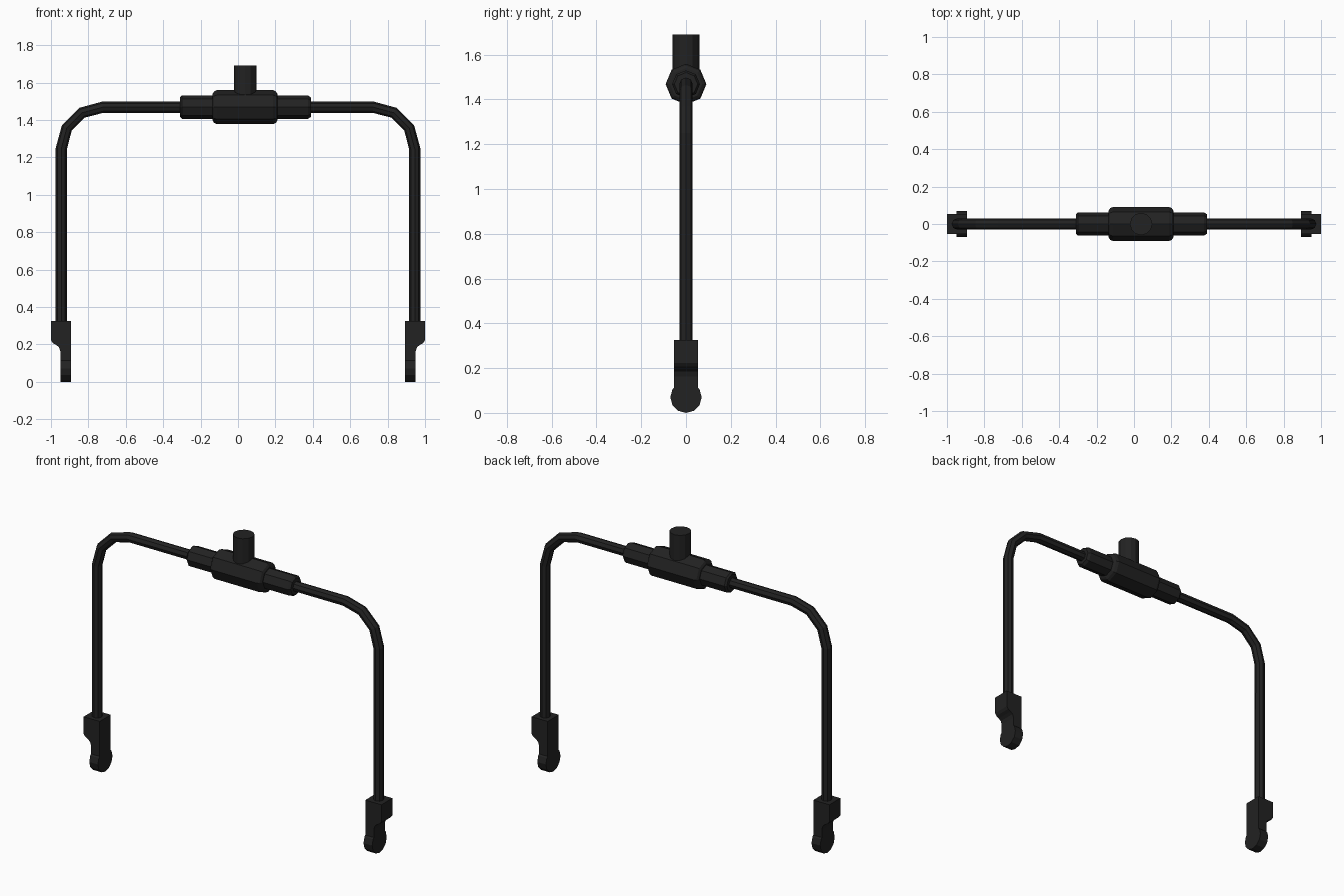
import bpy, bmesh
from math import sin, cos, pi
from mathutils import Matrix, Vector

cube = bpy.data.objects.get("Cube")
if cube:
    bpy.data.objects.remove(cube, do_unlink=True)

black = bpy.data.materials.new("matte black")
black.use_nodes = True
colour = (0.016, 0.016, 0.016, 1)
black.diffuse_color = colour
black.node_tree.nodes["Principled BSDF"].inputs["Base Color"].default_value = colour

AXIS_Z = 1.468   # height of the crossbar
LEG_X = 0.945    # distance of the legs from the middle
BEND = 0.222     # corner radius


def finish(name, bm):
    bmesh.ops.recalc_face_normals(bm, faces=bm.faces)
    mesh = bpy.data.meshes.new(name)
    bm.to_mesh(mesh)
    bm.free()
    mesh.materials.append(black)
    obj = bpy.data.objects.new(name, mesh)
    bpy.context.collection.objects.link(obj)
    return obj


def lathe(name, profile, sides, matrix):
    """Turn (position, radius) pairs about local z and cap both ends."""
    bm = bmesh.new()
    rings = [[bm.verts.new((r * cos(2 * pi * i / sides), r * sin(2 * pi * i / sides), p))
              for i in range(sides)] for p, r in profile]
    for a, b in zip(rings, rings[1:]):
        for i in range(sides):
            j = (i + 1) % sides
            bm.faces.new((a[i], a[j], b[j], b[i]))
    bm.faces.new(rings[0])
    bm.faces.new(rings[-1])
    bm.transform(matrix)
    return finish(name, bm)


def prism(name, points, offset):
    """Extrude a closed outline along a vector."""
    bm = bmesh.new()
    face = bm.faces.new([bm.verts.new(p) for p in points])
    extruded = bmesh.ops.extrude_face_region(bm, geom=[face], use_keep_orig=True)["geom"]
    moved = [g for g in extruded if isinstance(g, bmesh.types.BMVert)]
    bmesh.ops.translate(bm, verts=moved, vec=Vector(offset))
    return finish(name, bm)


# Bent rod: one continuous octagonal tube
half = [(LEG_X, 0.3)]
for k in range(4):
    a = k * pi / 6
    half.append((LEG_X - BEND + BEND * cos(a), AXIS_Z - BEND + BEND * sin(a)))
path = half + [(-x, z) for x, z in reversed(half)]
curve = bpy.data.curves.new("bent_rod", "CURVE")
curve.dimensions = "3D"
curve.bevel_depth = 0.03
curve.bevel_resolution = 2
curve.use_fill_caps = True
spline = curve.splines.new("POLY")
spline.points.add(len(path) - 1)
for point, (x, z) in zip(spline.points, path):
    point.co = (x, 0, z, 1)
curve.materials.append(black)
rod = bpy.data.objects.new("bent_rod", curve)
bpy.context.collection.objects.link(rod)
bpy.ops.object.select_all(action="DESELECT")
rod.select_set(True)
bpy.context.view_layer.objects.active = rod
bpy.ops.object.convert(target="MESH")
bpy.ops.object.shade_flat()

# Central fitting: octagonal body, two sleeves and an upright stem
along_x = Matrix.Translation((0, 0, AXIS_Z)) @ Matrix.Rotation(pi / 2, 4, "Y")
lathe("fitting_body", [(-0.135, 0.072), (-0.128, 0.084), (-0.113, 0.091),
                       (0.188, 0.091), (0.203, 0.084), (0.21, 0.072)], 8, along_x)
lathe("right_sleeve", [(-0.31, 0.052), (-0.3, 0.062), (-0.12, 0.062)], 8, along_x)
lathe("left_sleeve", [(0.2, 0.062), (0.375, 0.062), (0.39, 0.052)], 8, along_x)
lathe("stem", [(AXIS_Z, 0.06), (1.69, 0.06)], 12, Matrix.Translation((0.038, 0, 0)))

# End clamps: stepped block with a rounded tab below
step = [(0.892, 0.325), (1.0, 0.325), (1.0, 0.222), (0.99, 0.207), (0.972, 0.197),
        (0.957, 0.185), (0.95, 0.163), (0.95, 0.08), (0.892, 0.08)]
for side, s in (("left", 1), ("right", -1)):
    prism(side + "_clamp_block", [(s * x, -0.053, z) for x, z in step], (0, 0.106, 0))
    disc = [(s * 0.892, 0.07 * sin(i * pi / 6), 0.07 - 0.07 * cos(i * pi / 6))
            for i in range(12)]
    prism(side + "_clamp_tab", disc, (s * 0.058, 0, 0))
